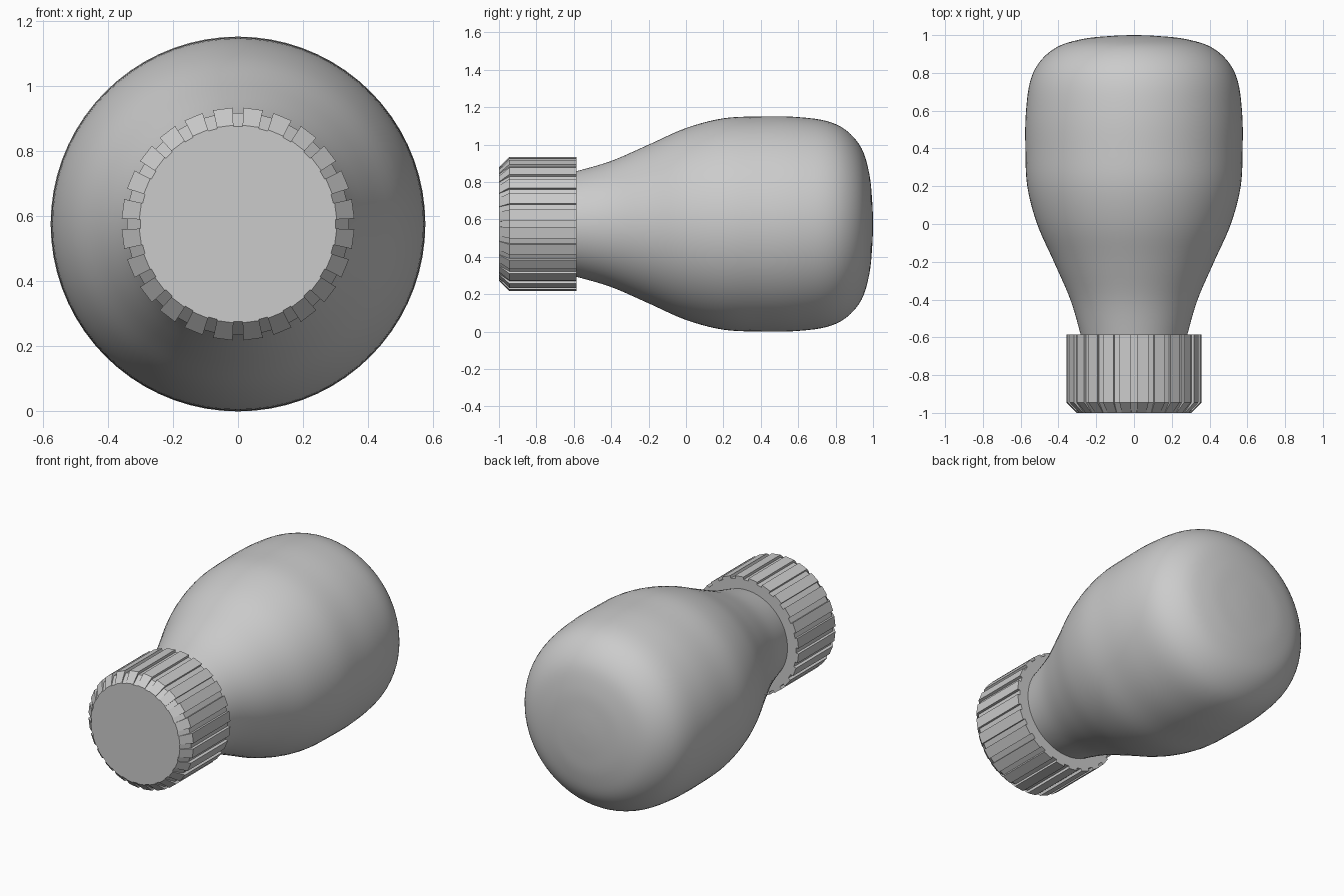
import bpy, bmesh, math
from mathutils import Vector

if "Cube" in bpy.data.objects:
    bpy.data.objects.remove(bpy.data.objects["Cube"])

CZ = 0.575  # height of the long axis


def loft(name, rings, angle):
    """Skin a list of closed rings, fan-free end faces, smooth by angle."""
    bm = bmesh.new()
    loops = [[bm.verts.new(p) for p in ring] for ring in rings]
    n = len(loops[0])
    for a, b in zip(loops, loops[1:]):
        for i in range(n):
            j = (i + 1) % n
            bm.faces.new((a[i], a[j], b[j], b[i]))
    bm.faces.new(loops[0])
    bm.faces.new(loops[-1])
    bmesh.ops.recalc_face_normals(bm, faces=bm.faces)
    mesh = bpy.data.meshes.new(name)
    bm.to_mesh(mesh)
    bm.free()
    obj = bpy.data.objects.new(name, mesh)
    bpy.context.collection.objects.link(obj)
    bpy.context.view_layer.objects.active = obj
    obj.select_set(True)
    bpy.ops.object.shade_smooth_by_angle(angle=math.radians(angle))
    obj.select_set(False)
    return obj


def polar(r, a, y):
    return Vector((r * math.cos(a), y, CZ + r * math.sin(a)))


def spline(pts, steps):
    """Catmull-Rom curve through the profile points."""
    p = [Vector(q) for q in pts]
    p = [2 * p[0] - p[1]] + p + [Vector((p[-1].x, -p[-2].y)) if p[-1].y < 0.02 else p[-1]]
    out = []
    for a, b, c, d in zip(p, p[1:], p[2:], p[3:]):
        for k in range(steps):
            t = k / steps
            out.append(0.5 * (2 * b + (c - a) * t + (2 * a - 5 * b + 4 * c - d) * t * t
                              + (3 * b - a - 3 * c + d) * t ** 3))
    return out + [p[-2]]


# Body: smooth bulb turned around the y axis (y, radius)
profile = [(-0.62, 0.277), (-0.58, 0.284), (-0.4, 0.337), (-0.2, 0.424), (0, 0.513),
           (0.2, 0.565), (0.4, 0.575), (0.58, 0.573), (0.75, 0.551), (0.86, 0.498),
           (0.94, 0.402), (0.98, 0.268), (0.995, 0.13), (1.0, 0.005)]
loft("bottle_body", [[polar(r, math.tau * i / 72, y) for i in range(72)]
                     for y, r in spline(profile, 5)], 60)

# Cap: 24 ribs with narrow grooves and a chamfered front edge
RIBS = 24
PITCH = math.tau / RIBS
HALF = 0.047  # half groove angle


def cap_ring(y, outer, groove):
    ring = []
    for k in range(RIBS):
        a = math.pi / 2 + k * PITCH
        ring += [polar(groove, a - HALF, y), polar(groove, a + HALF, y),
                 polar(outer, a + HALF, y), polar(outer, a + PITCH - HALF, y)]
    return ring


loft("ribbed_cap", [cap_ring(-1.0, 0.304, 0.300), cap_ring(-0.945, 0.358, 0.342),
                    cap_ring(-0.585, 0.358, 0.342)], 35)
